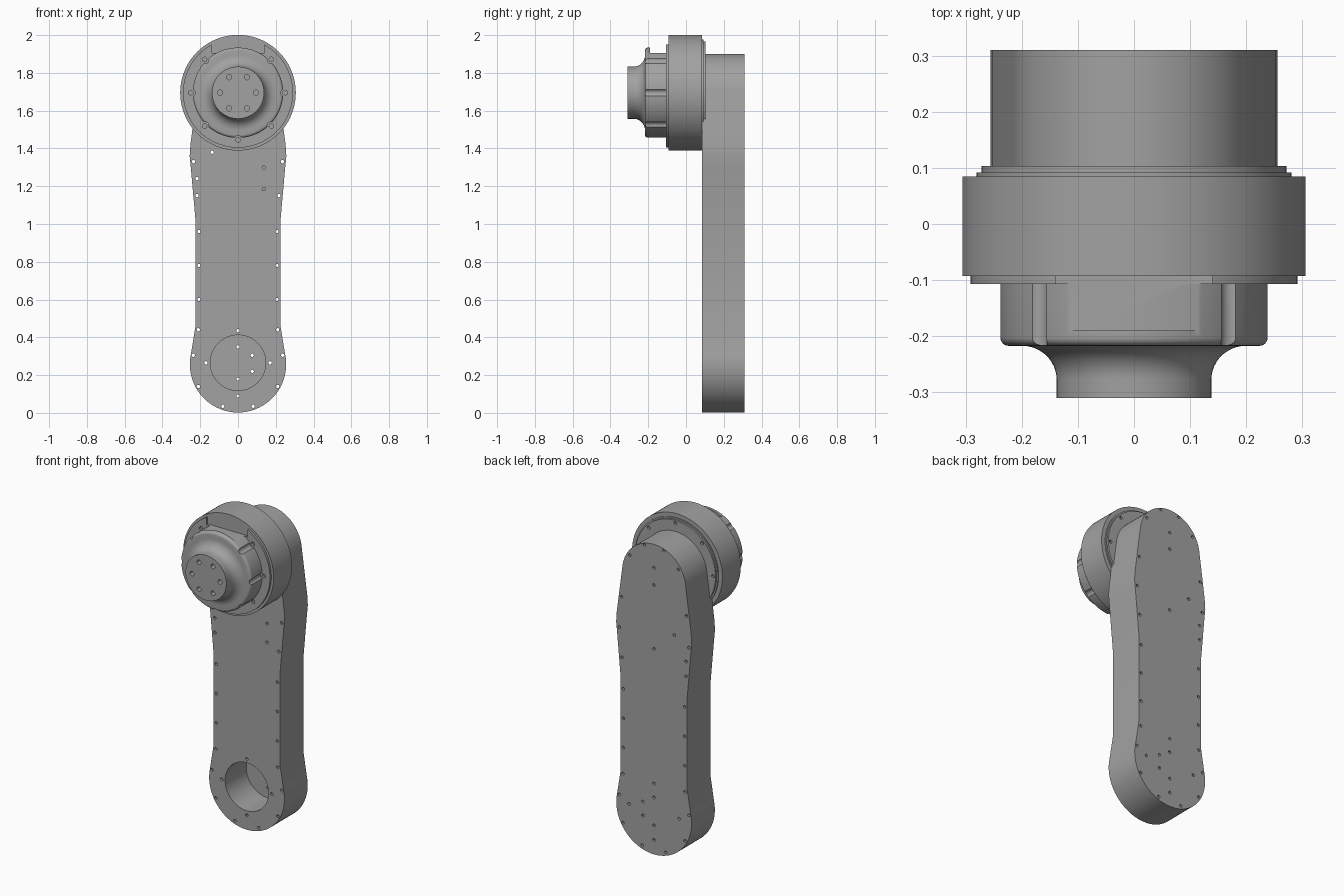
import bpy, bmesh, math
from mathutils import Matrix, Vector

cube = bpy.data.objects.get("Cube")
if cube:
    bpy.data.objects.remove(cube, do_unlink=True)

HUB_Z = 1.695

grey = bpy.data.materials.new("machined grey")
grey.use_nodes = True
colour = (0.36, 0.36, 0.36, 1)
grey.diffuse_color = colour
grey.node_tree.nodes["Principled BSDF"].inputs["Base Color"].default_value = colour


def finish(name, bm):
    bmesh.ops.recalc_face_normals(bm, faces=bm.faces)
    mesh = bpy.data.meshes.new(name)
    bm.to_mesh(mesh)
    bm.free()
    mesh.materials.append(grey)
    obj = bpy.data.objects.new(name, mesh)
    bpy.context.collection.objects.link(obj)
    return obj


def activate(obj):
    bpy.ops.object.select_all(action='DESELECT')
    obj.select_set(True)
    bpy.context.view_layer.objects.active = obj


def smooth(obj):
    activate(obj)
    bpy.ops.object.shade_smooth_by_angle(angle=math.radians(30))


def lathe(name, profile, segments=96):
    """Spin (radius, y) points about the hub axis; ends lie on the axis."""
    bm = bmesh.new()
    verts = [bm.verts.new((r, y, HUB_Z)) for r, y in profile]
    edges = [bm.edges.new(pair) for pair in zip(verts, verts[1:])]
    bmesh.ops.spin(bm, geom=verts + edges, cent=(0, 0, HUB_Z), axis=(0, 1, 0),
                   angle=math.tau, steps=segments, use_duplicate=False)
    bmesh.ops.remove_doubles(bm, verts=bm.verts, dist=0.0002)
    return finish(name, bm)


def add_rod(bm, x, z, radius, y0, y1, segments=12):
    place = Matrix.Translation((x, (y0 + y1) / 2, z)) @ Matrix.Rotation(math.pi / 2, 4, 'X')
    bmesh.ops.create_cone(bm, cap_ends=True, segments=segments, radius1=radius,
                          radius2=radius, depth=y1 - y0, matrix=place)


def add_box(bm, low, high):
    low, high = Vector(low), Vector(high)
    place = Matrix.Translation((low + high) / 2) @ Matrix.Diagonal((*(high - low), 1))
    bmesh.ops.create_cube(bm, size=1, matrix=place)


def cut(obj, bm):
    cutter = finish("cutter", bm)
    cutter.hide_render = True
    mod = obj.modifiers.new("cut", 'BOOLEAN')
    mod.operation = 'DIFFERENCE'
    mod.solver = 'EXACT'
    mod.object = cutter
    activate(obj)
    bpy.ops.object.modifier_apply(modifier=mod.name)
    bpy.data.objects.remove(cutter, do_unlink=True)


def ring(radius, count):
    for i in range(count):
        a = math.tau * i / count
        yield radius * math.cos(a), HUB_Z + radius * math.sin(a)


def arc(cz, radius, start, end, steps):
    for i in range(steps + 1):
        a = math.radians(start + (end - start) * i / steps)
        yield radius * math.cos(a), cz + radius * math.sin(a)


# Arm: half outline mirrored, then extruded front to back
half = list(arc(0.257, 0.255, -90, 12, 20))
half += [(0.225, 0.46), (0.225, 1.02), (0.25, 1.30), (0.256, 1.36), (0.252, 1.42)]
half += list(arc(1.685, 0.215, 6, 90, 16))
outline = half + [(-x, z) for x, z in reversed(half[1:-1])]
bm = bmesh.new()
face = bm.faces.new([bm.verts.new((x, 0.085, z)) for x, z in outline])
side = bmesh.ops.extrude_face_region(bm, geom=[face])
bmesh.ops.translate(bm, vec=(0, 0.225, 0),
                    verts=[v for v in side["geom"] if isinstance(v, bmesh.types.BMVert)])
arm = finish("arm", bm)

# Round pocket at the foot of the arm
bm = bmesh.new()
add_rod(bm, 0, 0.265, 0.147, 0.0, 0.29, 64)
cut(arm, bm)

# Bolt holes through the arm: mirrored pairs, then single ones
paired = [(0.08, 0.035), (0.21, 0.14), (0.237, 0.305), (0.21, 0.44), (0.207, 0.6),
          (0.207, 0.78), (0.207, 0.96), (0.217, 1.15), (0.235, 1.33), (0.22, 1.52),
          (0.165, 1.79), (0.065, 1.88), (0.17, 0.265)]
single = [(0, 0.435), (0, 0.09), (0, 0.35), (0, 0.18), (0.075, 0.305), (0.075, 0.22),
          (-0.137, 1.38), (-0.217, 1.24)]
front_blind = [(0.137, 1.3), (0.137, 1.185)]
back_blind = [(0, 1.755), (0, 1.65), (0, 1.26)]
bm = bmesh.new()
for x, z in paired + [(-x, z) for x, z in paired] + single:
    add_rod(bm, x, z, 0.009, 0.0, 0.4)
for x, z in front_blind:
    add_rod(bm, x, z, 0.009, 0.0, 0.13)
for x, z in back_blind:
    add_rod(bm, x, z, 0.009, 0.27, 0.4)
cut(arm, bm)
smooth(arm)

# Hub drum with stepped front lip and stepped back flange
drum = lathe("hub_drum", [(0, -0.107), (0.291, -0.107), (0.291, -0.093), (0.306, -0.093),
                          (0.306, 0.085), (0.281, 0.085), (0.281, 0.092),
                          (0.272, 0.092), (0.272, 0.103), (0, 0.103)])
bm = bmesh.new()
add_box(bm, (-0.14, -0.2, HUB_Z + 0.21), (0.14, -0.093, HUB_Z + 0.4))
for x, z in ring(0.25, 8):
    if z < HUB_Z + 0.2:
        add_rod(bm, x, z, 0.012, -0.2, -0.09)
for x, z in ring(0.255, 8):
    add_rod(bm, x, z, 0.01, 0.09, 0.2)
cut(drum, bm)
smooth(drum)

# Output housing: rounded shoulder, concave flare and round end flange
profile = [(0, -0.1), (0.239, -0.1)]
for i in range(6):
    a = math.pi / 2 * i / 5
    profile.append((0.224 + 0.015 * math.cos(a), -0.202 - 0.015 * math.sin(a)))
for i in range(13):
    a = math.pi / 2 * i / 12
    profile.append((0.2 - 0.062 * math.sin(a), -0.277 + 0.06 * math.cos(a)))
profile += [(0.138, -0.31), (0, -0.31)]
housing = lathe("output_housing", profile)

# Flat on top, screw grooves round the rim and bolt circle in the end
bm = bmesh.new()
add_box(bm, (-0.14, -0.19, HUB_Z + 0.21), (0.14, -0.09, HUB_Z + 0.4))
for x, z in ring(0.247, 8):
    if z < HUB_Z + 0.2:
        add_rod(bm, x, z, 0.02, -0.3, -0.09, 20)
for x, z in ring(0.095, 6):
    add_rod(bm, x, z, 0.014, -0.35, -0.28, 16)
cut(housing, bm)
smooth(housing)
